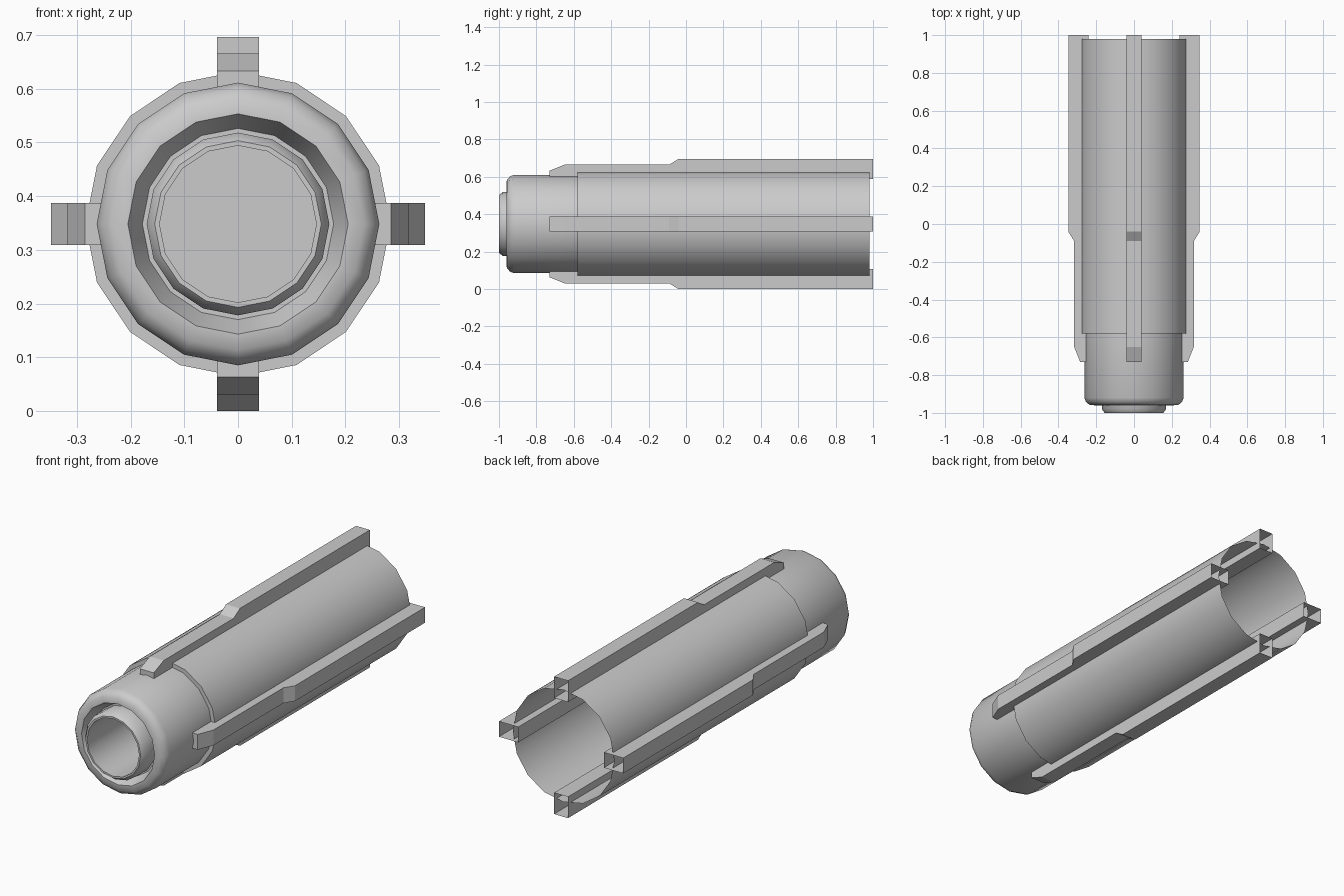
import bpy
import bmesh
import math
from mathutils import Matrix

if "Cube" in bpy.data.objects:
    bpy.data.objects.remove(bpy.data.objects["Cube"], do_unlink=True)

AXIS_Z = 0.348
SIDES = 16

grey = bpy.data.materials.new("plain_grey")
grey.use_nodes = True
grey.diffuse_color = (0.6, 0.6, 0.6, 1)
grey.node_tree.nodes["Principled BSDF"].inputs["Base Color"].default_value = (0.6, 0.6, 0.6, 1)


def add_object(name, bm, smooth_angle=None):
    mesh = bpy.data.meshes.new(name)
    bm.to_mesh(mesh)
    bm.free()
    mesh.materials.append(grey)
    obj = bpy.data.objects.new(name, mesh)
    obj.location.z = AXIS_Z
    bpy.context.collection.objects.link(obj)
    if smooth_angle:
        bpy.ops.object.select_all(action='DESELECT')
        obj.select_set(True)
        bpy.context.view_layer.objects.active = obj
        bpy.ops.object.shade_smooth_by_angle(angle=math.radians(smooth_angle))
    return obj


def lathe(name, profile, cap_end=False):
    """Turn (radius, y) points around the y axis."""
    bm = bmesh.new()
    rings = []
    for r, y in profile:
        angles = [2 * math.pi * k / SIDES for k in range(SIDES)]
        rings.append([bm.verts.new((r * math.cos(a), y, r * math.sin(a))) for a in angles])
    for a, b in zip(rings, rings[1:]):
        for j in range(SIDES):
            k = (j + 1) % SIDES
            bm.faces.new((a[j], a[k], b[k], b[j]))
    if cap_end:
        bm.faces.new(rings[-1])
    return add_object(name, bm, 40)


# Main tube, open at the back, with the step at its front
lathe("main_tube", [(0.284, 0.98), (0.284, -0.58), (0.263, -0.58)])

# Front collar with a rounded rim and a recess
lathe("front_collar", [(0.263, -0.58), (0.263, -0.92), (0.254, -0.942), (0.235, -0.958),
                       (0.205, -0.96), (0.178, -0.9), (0.17, -0.9)])

# Muzzle tip with a deep closed bore
lathe("muzzle_tip", [(0.17, -0.9), (0.17, -0.98), (0.155, -1.0), (0.146, -1.0),
                     (0.146, -0.6)], cap_end=True)

# Four stepped rails, open at the back end
RAIL = [(1.0, 0.348), (-0.04, 0.348), (-0.09, 0.317), (-0.65, 0.317),
        (-0.73, 0.285), (-0.73, 0.24), (1.0, 0.24)]
HALF = 0.039
for n, name in enumerate(("top_rail", "right_rail", "bottom_rail", "left_rail")):
    bm = bmesh.new()
    left = [bm.verts.new((HALF, y, r)) for y, r in RAIL]
    right = [bm.verts.new((-HALF, y, r)) for y, r in RAIL]
    bm.faces.new(left)
    bm.faces.new(right[::-1])
    for i in range(len(RAIL) - 1):
        bm.faces.new((left[i + 1], left[i], right[i], right[i + 1]))
    bm.normal_update()
    bmesh.ops.rotate(bm, verts=bm.verts, cent=(0, 0, 0),
                     matrix=Matrix.Rotation(-n * math.pi / 2, 3, 'Y'))
    add_object(name, bm)
